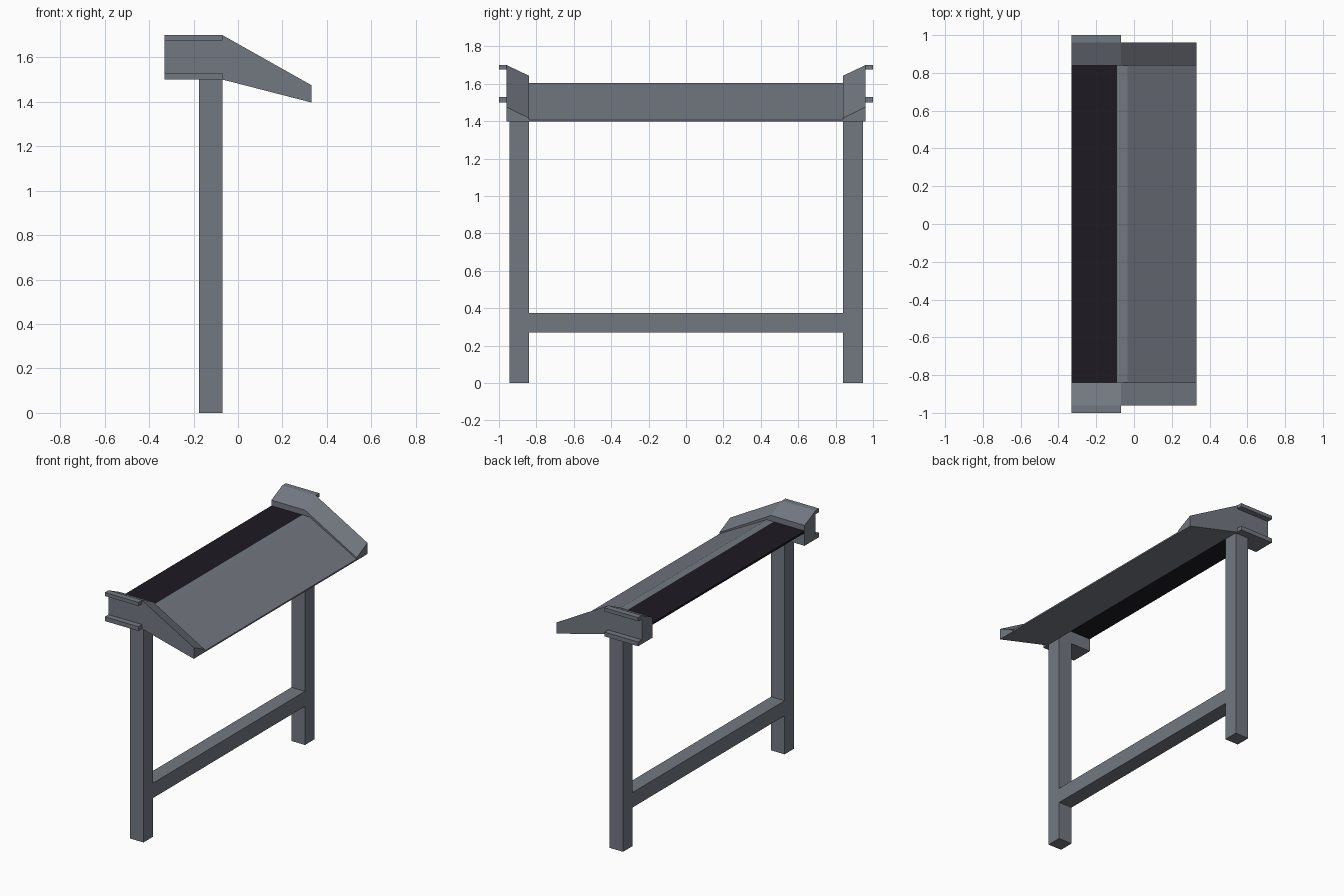
import bpy, bmesh

if "Cube" in bpy.data.objects:
    bpy.data.objects.remove(bpy.data.objects["Cube"])


def material(name, rgb):
    m = bpy.data.materials.new(name)
    m.diffuse_color = (*rgb, 1)
    m.use_nodes = True
    m.node_tree.nodes["Principled BSDF"].inputs["Base Color"].default_value = m.diffuse_color
    return m


slate = material("slate", (0.17, 0.187, 0.217))
dark = material("dark", (0.013, 0.010, 0.017))


def loft(name, y0, prof0, y1, prof1, mat=slate):
    """Solid between two matching (x, z) profiles at y0 and y1."""
    bm = bmesh.new()
    a = [bm.verts.new((x, y0, z)) for x, z in prof0]
    b = [bm.verts.new((x, y1, z)) for x, z in prof1]
    n = len(a)
    for i in range(n):
        j = (i + 1) % n
        bm.faces.new((a[i], a[j], b[j], b[i]))
    bm.faces.new(a)
    bm.faces.new(b)
    bmesh.ops.recalc_face_normals(bm, faces=bm.faces)
    me = bpy.data.meshes.new(name)
    bm.to_mesh(me)
    bm.free()
    me.materials.append(mat)
    ob = bpy.data.objects.new(name, me)
    bpy.context.collection.objects.link(ob)
    return ob


def box(name, x0, x1, y0, y1, z0, z1, mat=slate):
    p = [(x0, z0), (x1, z0), (x1, z1), (x0, z1)]
    return loft(name, y0, p, y1, p, mat)


# End cap profiles: tall outer side, lower inner side
base = [(-0.33, 1.50), (-0.07, 1.50), (0.33, 1.397)]
outer = base + [(0.33, 1.475), (-0.07, 1.70), (-0.33, 1.70)]
inner = base + [(0.33, 1.417), (-0.07, 1.643), (-0.33, 1.643)]

for side, s in (("near", -1), ("far", 1)):
    # Legs, end caps and the two outward flanges
    box(f"{side}_leg", -0.175, -0.07, s * 0.84, s * 0.945, 0, 1.50)
    loft(f"{side}_end_cap", s * 0.84, inner, s * 0.96, outer)
    box(f"{side}_upper_flange", -0.33, -0.07, s * 0.96, s * 1.0, 1.675, 1.70)
    box(f"{side}_lower_flange", -0.33, -0.07, s * 0.96, s * 1.0, 1.50, 1.53)

# Stretcher between the legs
box("stretcher", -0.175, -0.07, -0.84, 0.84, 0.27, 0.375)

# Sloping wedge panel with a flat ridge strip
wedge = [(0.33, 1.397), (0.33, 1.407), (-0.035, 1.604), (-0.09, 1.604), (-0.07, 1.50)]
loft("sloping_panel", -0.84, wedge, 0.84, wedge)

# Dark rear panel
box("rear_panel", -0.33, -0.09, -0.84, 0.84, 1.59, 1.604, dark)
